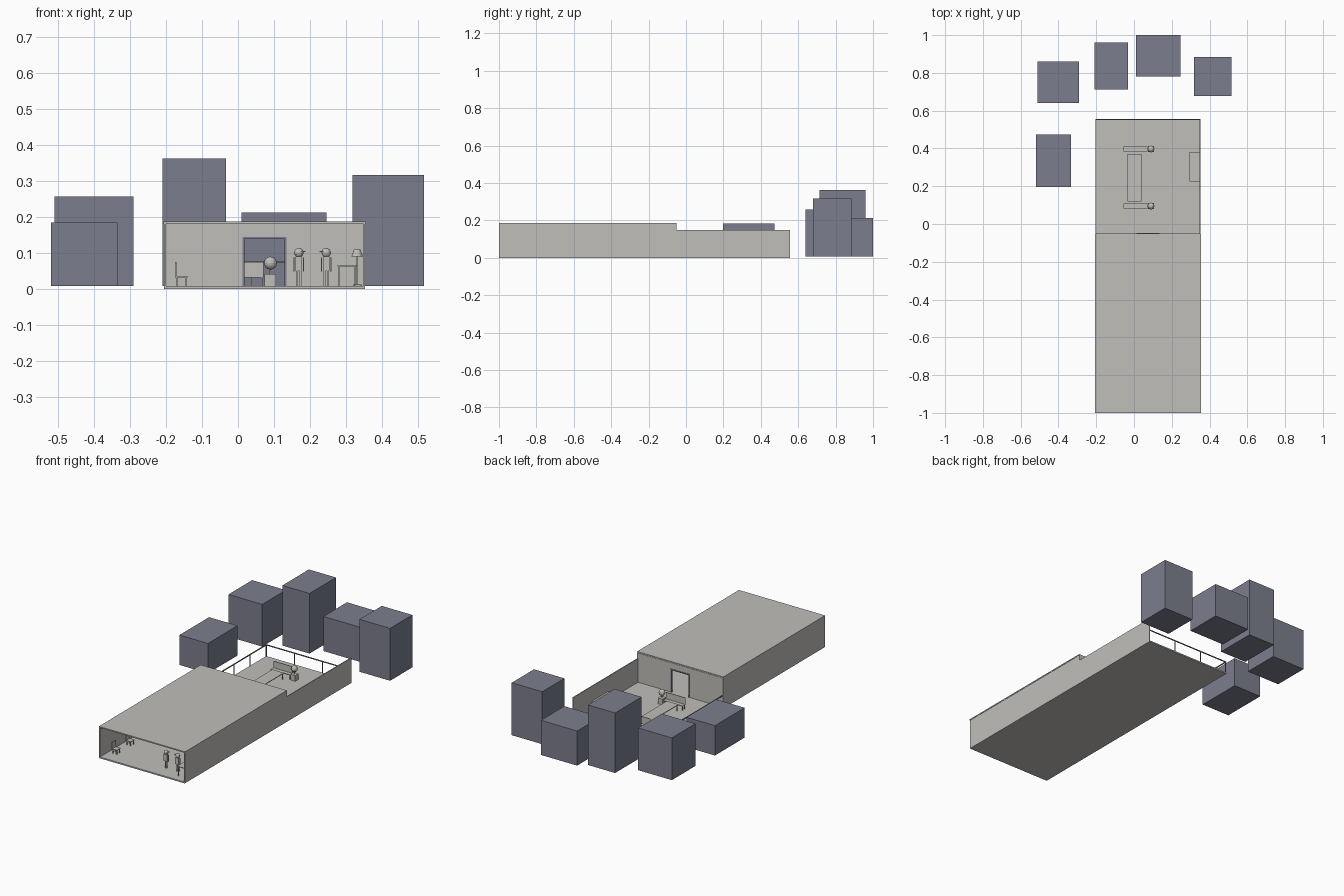
import bpy
import bmesh
from mathutils import Matrix, Vector

if "Cube" in bpy.data.objects:
    bpy.data.objects.remove(bpy.data.objects["Cube"])


def material(name, rgb):
    m = bpy.data.materials.new(name)
    m.use_nodes = True
    col = (*rgb, 1)
    m.diffuse_color = col
    m.node_tree.nodes["Principled BSDF"].inputs["Base Color"].default_value = col
    return m


GREY = material("warm grey", (0.53, 0.52, 0.49))
BLUE = material("slate blue", (0.2, 0.208, 0.27))


class Part:
    """Collects primitives into one named object."""

    def __init__(self, name, mat=GREY):
        self.name, self.mat, self.bm = name, mat, bmesh.new()

    def box(self, x, y, z):
        lo, hi = Vector((x[0], y[0], z[0])), Vector((x[1], y[1], z[1]))
        size = hi - lo
        mat = Matrix.Translation((lo + hi) / 2) @ Matrix.Diagonal((*size, 1))
        bmesh.ops.create_cube(self.bm, size=1, matrix=mat)
        return self

    def post(self, x, y, z, half=0.002):
        return self.box((x - half, x + half), (y - half, y + half), z)

    def cone(self, x, y, z, r1, r2, sides=12):
        bmesh.ops.create_cone(self.bm, cap_ends=True, segments=sides, radius1=r1, radius2=r2,
                              depth=z[1] - z[0],
                              matrix=Matrix.Translation((x, y, (z[0] + z[1]) / 2)))
        return self

    def ball(self, x, y, z, r):
        bmesh.ops.create_uvsphere(self.bm, u_segments=12, v_segments=8, radius=r,
                                  matrix=Matrix.Translation((x, y, z)))
        return self

    def done(self):
        mesh = bpy.data.meshes.new(self.name)
        self.bm.to_mesh(mesh)
        self.bm.free()
        mesh.materials.append(self.mat)
        obj = bpy.data.objects.new(self.name, mesh)
        bpy.context.collection.objects.link(obj)
        return obj


# Building shell
L, R, FRONT, MID, BACK = -0.205, 0.353, -1.0, -0.05, 0.555
T, FLOOR, EAVE = 0.005, 0.008, 0.18
Part("floor_slab").box((L, R), (FRONT, BACK), (0, FLOOR)).done()
Part("roof").box((L - 0.002, R + 0.002), (FRONT, MID - 0.002), (EAVE, 0.187)).done()
Part("left_wall").box((R - T, R), (FRONT, MID - T), (FLOOR, EAVE)).done()
Part("right_wall").box((L, L + T), (FRONT, MID - T), (FLOOR, EAVE)).done()
Part("terrace_wall").box((R - T, R), (MID, BACK), (FLOOR, 0.148)).done()

# Rear wall with doorway
D0, D1, DTOP = 0.012, 0.135, 0.145
rear = Part("rear_wall")
rear.box((L, D0), (MID - T, MID), (FLOOR, EAVE))
rear.box((D1, R), (MID - T, MID), (FLOOR, EAVE))
rear.box((D0, D1), (MID - T, MID), (DTOP, EAVE)).done()
frame = Part("door_frame", BLUE)
for a in (D0, D1 - 0.006):
    frame.box((a, a + 0.006), (MID - 0.008, MID + 0.003), (FLOOR, DTOP))
frame.box((D0, D1), (MID - 0.008, MID + 0.003), (DTOP - 0.006, DTOP)).done()

# Terrace railing
RAIL = 0.078
rail = Part("railing", BLUE)
rail.box((L, L + T), (MID, BACK), (RAIL - T, RAIL))
rail.box((L, R - T), (BACK - T, BACK), (RAIL - T, RAIL))
for i in range(4):
    rail.post(L + 0.0025 + i * 0.184, BACK - 0.0025, (FLOOR, RAIL))
    rail.post(L + 0.0025, 0.1 + i * 0.15, (FLOOR, RAIL))
rail.done()


def table(name, x, y, top, thick=0.004):
    p = Part(name).box(x, y, (top - thick, top))
    for px in (x[0] + 0.005, x[1] - 0.005):
        for py in (y[0] + 0.005, y[1] - 0.005):
            p.post(px, py, (FLOOR, top - thick))
    return p


# Terrace furniture: long table, two benches, two potted plants, counter
table("terrace_table", (-0.035, 0.04), (0.12, 0.37), 0.045).done()
for name, y, side in (("near", 0.095, -1), ("far", 0.397, 1)):
    bench = table(name + "_bench", (-0.055, 0.071), (y - 0.014, y + 0.014), 0.036)
    yb = y + side * 0.012
    bench.box((-0.055, 0.071), (yb - 0.002, yb + 0.002), (0.036, 0.075)).done()
    plant = Part(name + "_plant").box((0.074, 0.106), (y - 0.016, y + 0.016), (FLOOR, 0.042))
    plant.post(0.09, y, (0.042, 0.06)).ball(0.09, y, 0.072, 0.018).done()
Part("terrace_counter").box((0.295, R - T), (0.225, 0.38), (FLOOR, 0.06)).done()

# Indoor chairs
for i, y in enumerate((-0.91, -0.78)):
    chair = table(f"chair_{i + 1}", (-0.175, -0.14), (y - 0.017, y + 0.017), 0.036)
    chair.box((-0.175, -0.171), (y - 0.017, y + 0.017), (0.036, 0.075)).done()

# Desk and floor lamp
table("desk", (0.276, 0.33), (-0.96, -0.89), 0.067).done()
lamp = Part("floor_lamp").cone(0.331, -0.85, (FLOOR, 0.013), 0.012, 0.012)
lamp.post(0.331, -0.85, (0.013, 0.092)).cone(0.331, -0.85, (0.09, 0.109), 0.016, 0.009).done()

# Two standing figures facing one another
for name, x, face in (("first", 0.169, 1), ("second", 0.245, -1)):
    y = -0.91
    body = Part(name + "_figure")
    body.box((x - 0.009, x + 0.009), (y - 0.006, y + 0.006), (0.05, 0.09))
    for s in (-1, 1):
        body.box(sorted((x + s * 0.002, x + s * 0.007)), (y - 0.003, y + 0.003), (FLOOR, 0.05))
        body.box(sorted((x + s * 0.011, x + s * 0.015)), (y - 0.003, y + 0.003), (0.048, 0.088))
    body.ball(x, y, 0.101, 0.013)
    body.box(sorted((x, x + face * 0.018)), (y - 0.008, y + 0.008), (0.103, 0.106)).done()

# Surrounding blocks
blocks = (((-0.51, -0.29), (0.64, 0.86), 0.257),
          ((-0.21, -0.033), (0.713, 0.96), 0.362),
          ((0.01, 0.246), (0.782, 1.0), 0.212),
          ((0.318, 0.517), (0.678, 0.885), 0.317),
          ((-0.52, -0.334), (0.197, 0.473), 0.184))
for i, (x, y, top) in enumerate(blocks):
    Part(f"city_block_{i + 1}", BLUE).box(x, y, (0.008, top)).done()
